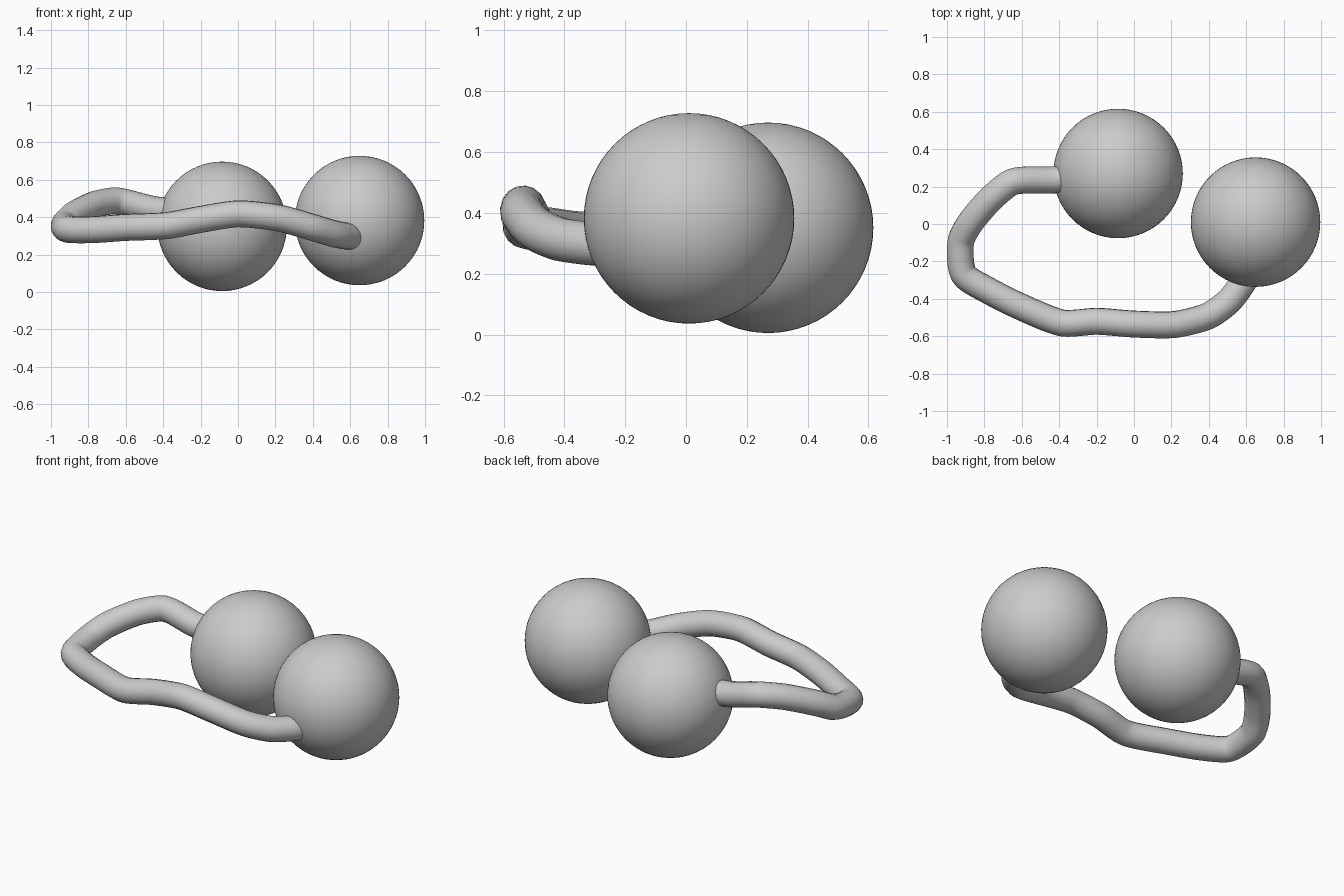
import bpy

cube = bpy.data.objects.get("Cube")
if cube:
    bpy.data.objects.remove(cube, do_unlink=True)

# One plain grey for everything
grey = bpy.data.materials.new("plain_grey")
grey.use_nodes = True
colour = (0.6, 0.6, 0.6, 1)
grey.diffuse_color = colour
grey.node_tree.nodes["Principled BSDF"].inputs["Base Color"].default_value = colour


def ball(name, centre, radius):
    bpy.ops.mesh.primitive_uv_sphere_add(segments=64, ring_count=32, radius=radius, location=centre)
    obj = bpy.context.object
    obj.name = name
    obj.data.materials.append(grey)
    bpy.ops.object.shade_smooth()


def cord(name, path, radius):
    curve = bpy.data.curves.new(name, "CURVE")
    curve.dimensions = "3D"
    curve.bevel_depth = radius
    curve.bevel_resolution = 6
    curve.resolution_u = 6
    curve.use_fill_caps = True
    spline = curve.splines.new("BEZIER")
    spline.bezier_points.add(len(path) - 1)
    for i, (point, co) in enumerate(zip(spline.bezier_points, path)):
        point.co = co
        point.handle_left_type = point.handle_right_type = "AUTO"
    # Short handles keep the bends tight
    bpy.context.view_layer.update()
    for point in spline.bezier_points:
        left, right = point.handle_left.copy(), point.handle_right.copy()
        point.handle_left_type = point.handle_right_type = "FREE"
        point.handle_left = point.co.lerp(left, 0.6)
        point.handle_right = point.co.lerp(right, 0.6)
    curve.materials.append(grey)
    obj = bpy.data.objects.new(name, curve)
    bpy.context.collection.objects.link(obj)


# Two balls
ball("back_ball", (-0.085, 0.27, 0.351), 0.346)
ball("left_ball", (0.65, 0.01, 0.382), 0.346)

# Bent cord joining them around the front
cord("joining_cord", [
    (-0.33, 0.24, 0.43), (-0.45, 0.235, 0.44), (-0.65, 0.225, 0.487),
    (-0.76, 0.14, 0.47), (-0.88, 0, 0.41), (-0.925, -0.09, 0.365),
    (-0.91, -0.27, 0.335), (-0.78, -0.355, 0.333), (-0.6, -0.445, 0.345),
    (-0.38, -0.53, 0.355), (-0.2, -0.52, 0.388), (0, -0.535, 0.418),
    (0.22, -0.537, 0.395), (0.4, -0.49, 0.345), (0.51, -0.41, 0.312),
    (0.59, -0.3, 0.298), (0.63, -0.2, 0.3),
], 0.072)
